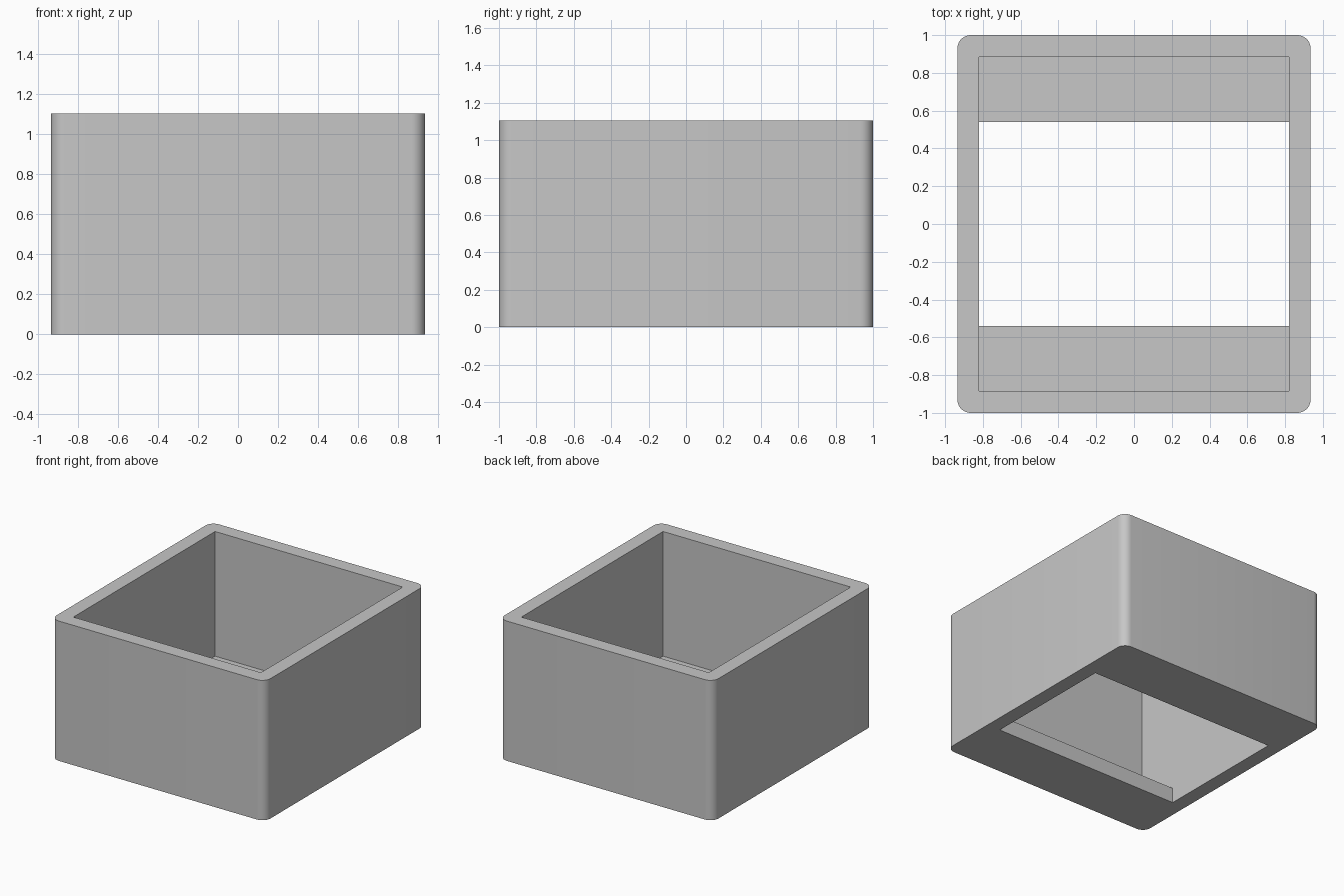
import bpy, bmesh, math

default = bpy.data.objects.get("Cube")
if default:
    bpy.data.objects.remove(default)

HALF_X, HALF_Y, HEIGHT = 0.935, 1.0, 1.105
WALL, FLOOR, RADIUS = 0.115, 0.12, 0.07
OPENING_Y = 0.54

grey = bpy.data.materials.new("plain grey")
colour = (0.57, 0.57, 0.57, 1)
grey.use_nodes = True
grey.diffuse_color = colour
grey.node_tree.nodes["Principled BSDF"].inputs["Base Color"].default_value = colour


def extrude(name, points, direction):
    """Solid made by sweeping a flat outline along a direction."""
    bm = bmesh.new()
    face = bm.faces.new([bm.verts.new(p) for p in points])
    swept = bmesh.ops.extrude_face_region(bm, geom=[face])["geom"]
    verts = [v for v in swept if isinstance(v, bmesh.types.BMVert)]
    bmesh.ops.translate(bm, verts=verts, vec=direction)
    bmesh.ops.recalc_face_normals(bm, faces=bm.faces)
    mesh = bpy.data.meshes.new(name)
    bm.to_mesh(mesh)
    bm.free()
    mesh.materials.append(grey)
    obj = bpy.data.objects.new(name, mesh)
    bpy.context.collection.objects.link(obj)
    return obj


# Outer block with rounded upright corners
outline = []
for i, (sx, sy) in enumerate([(1, 1), (-1, 1), (-1, -1), (1, -1)]):
    for step in range(9):
        a = math.radians(90 * (i + step / 8))
        outline.append((sx * (HALF_X - RADIUS) + RADIUS * math.cos(a),
                        sy * (HALF_Y - RADIUS) + RADIUS * math.sin(a), 0))
box = extrude("open_box", outline, (0, 0, HEIGHT))

# Stepped hollow: full cavity above, narrower floor opening below
inner_x, inner_y = HALF_X - WALL, HALF_Y - WALL
side = [(OPENING_Y, -0.2), (OPENING_Y, FLOOR), (inner_y, FLOOR), (inner_y, HEIGHT + 0.2)]
profile = side + [(-y, z) for y, z in reversed(side)]
cutter = extrude("hollow_cutter", [(-inner_x, y, z) for y, z in profile], (2 * inner_x, 0, 0))
cutter.hide_render = True

cut = box.modifiers.new("hollow", "BOOLEAN")
cut.operation, cut.solver, cut.object = "DIFFERENCE", "EXACT", cutter
bpy.ops.object.select_all(action="DESELECT")
bpy.context.view_layer.objects.active = box
box.select_set(True)
bpy.ops.object.modifier_apply(modifier=cut.name)
bpy.data.objects.remove(cutter)

bpy.ops.object.shade_smooth_by_angle(angle=math.radians(30))
